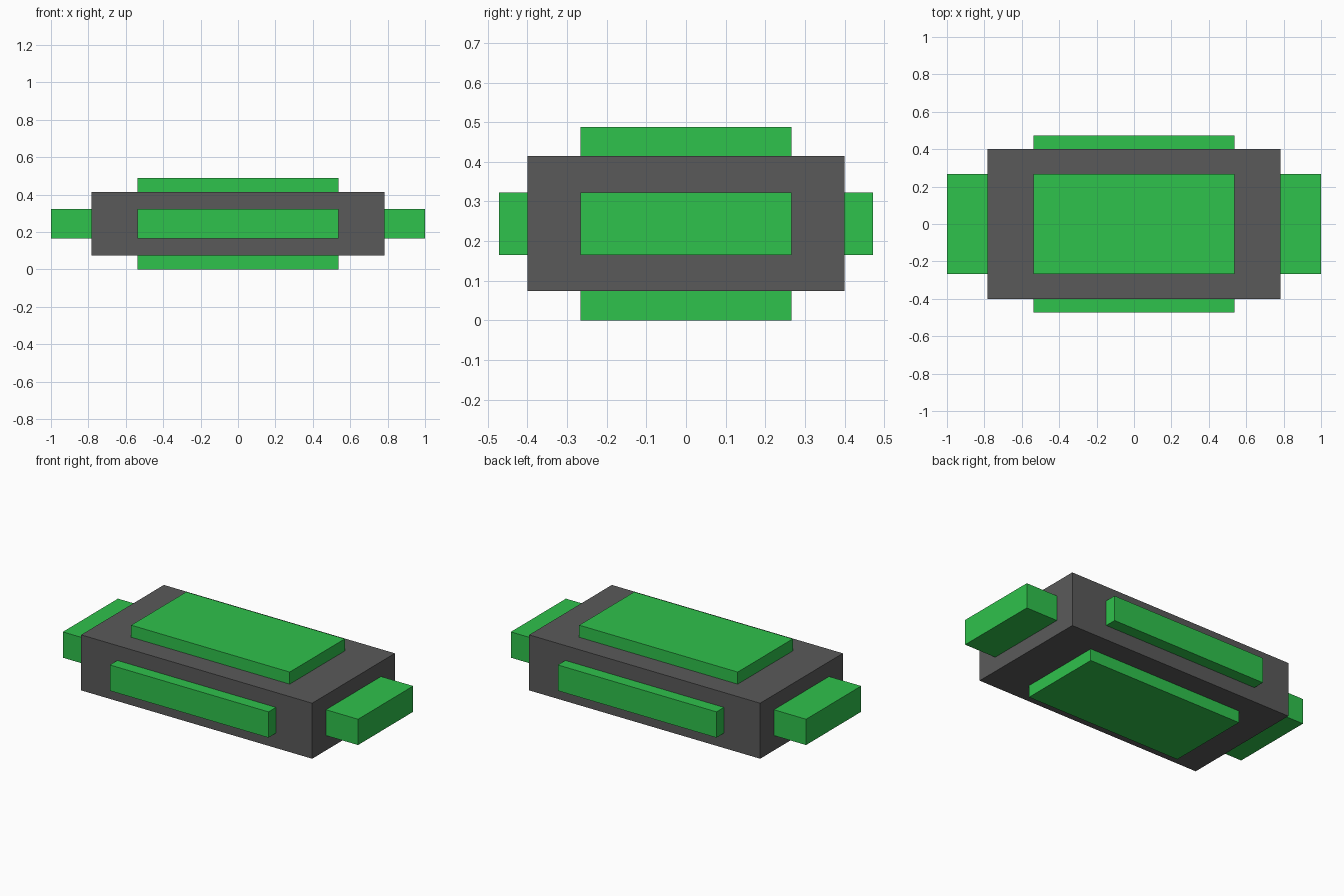
import bpy

if "Cube" in bpy.data.objects:
    bpy.data.objects.remove(bpy.data.objects["Cube"])


def material(name, rgb):
    m = bpy.data.materials.new(name)
    m.diffuse_color = (*rgb, 1.0)
    m.use_nodes = True
    m.node_tree.nodes["Principled BSDF"].inputs["Base Color"].default_value = m.diffuse_color
    return m


def box(name, size, mat):
    """Box centred on the shared middle of the model."""
    bpy.ops.mesh.primitive_cube_add(size=1, location=(0, 0, CENTRE_Z))
    ob = bpy.context.object
    ob.name = ob.data.name = name
    ob.scale = size
    bpy.ops.object.transform_apply(location=False, rotation=False, scale=True)
    ob.data.materials.append(mat)
    return ob


grey = material("dark_grey", (0.102, 0.102, 0.102))
green = material("bright_green", (0.028, 0.539, 0.072))

CENTRE_Z = 0.244
BODY = (1.565, 0.80, 0.34)    # grey block
BAR = (1.074, 0.533, 0.158)   # cross-section shared by the bars
REACH = (2.0, 0.945, 0.488)   # tip-to-tip length of the bar along each axis

# Main block
box("body", BODY, grey)

# Three bars crossing the block, each standing out of two opposite faces
for axis, name in enumerate(("end_bar", "front_back_bar", "top_bottom_bar")):
    size = list(BAR)
    size[axis] = REACH[axis]
    box(name, size, green)
